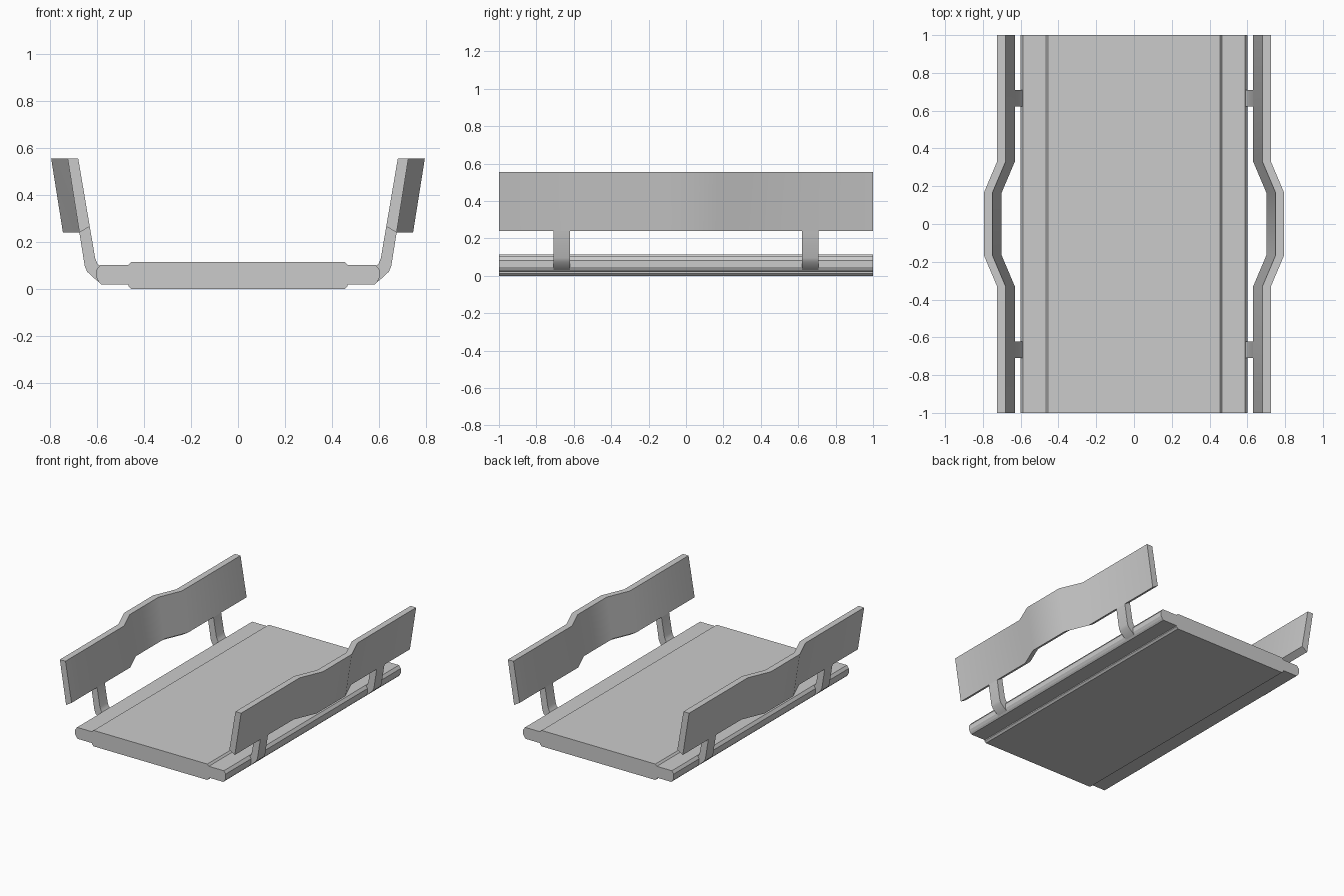
import bpy, bmesh

if "Cube" in bpy.data.objects:
    bpy.data.objects.remove(bpy.data.objects["Cube"])


def loft(name, profile, stations, side=1, smooth=False):
    """Sweep an (x, z) profile along y; each station is (y, x offset)."""
    bm = bmesh.new()
    rings = [[bm.verts.new((side * (x + dx), y, z)) for x, z in profile]
             for y, dx in stations]
    n = len(profile)
    for a, b in zip(rings, rings[1:]):
        for i in range(n):
            j = (i + 1) % n
            bm.faces.new((a[i], a[j], b[j], b[i]))
    bm.faces.new(rings[0])
    bm.faces.new(rings[-1])
    bmesh.ops.recalc_face_normals(bm, faces=bm.faces)
    mesh = bpy.data.meshes.new(name)
    bm.to_mesh(mesh)
    bm.free()
    obj = bpy.data.objects.new(name, mesh)
    bpy.context.collection.objects.link(obj)
    if smooth:
        bpy.ops.object.select_all(action='DESELECT')
        obj.select_set(True)
        bpy.context.view_layer.objects.active = obj
        bpy.ops.object.shade_smooth_by_angle(angle=0.52)
    return obj


# Deck: thick centre slab with thinner, chamfered side rails
half = [(0.455, 0), (0.467, 0.012), (0.467, 0.02), (0.582, 0.02), (0.592, 0.03),
        (0.602, 0.048), (0.602, 0.082), (0.587, 0.102), (0.467, 0.102),
        (0.455, 0.115)]
deck = half + [(-x, z) for x, z in reversed(half)]
loft("deck", deck, [(-1, 0), (1, 0)])

# Side panel section, and its plan path with the outward bulge
panel = [(0.631, 0.267), (0.675, 0.24), (0.725, 0.555), (0.68, 0.555)]
path = [(-1, 0), (-0.33, 0), (-0.165, 0.07), (0.165, 0.07), (0.33, 0), (1, 0)]

# Bent bracket section joining deck rail to panel
bracket = [(0.58, 0.022), (0.602, 0.037), (0.642, 0.074), (0.652, 0.096),
           (0.675, 0.24), (0.631, 0.267), (0.608, 0.132), (0.599, 0.109),
           (0.58, 0.09)]

for side, label in ((-1, "left"), (1, "right")):
    loft(f"{label}_panel", panel, path, side, smooth=True)
    for y, end in ((-0.665, "front"), (0.665, "back")):
        loft(f"{label}_{end}_bracket", bracket,
             [(y - 0.044, 0), (y + 0.044, 0)], side, smooth=True)
